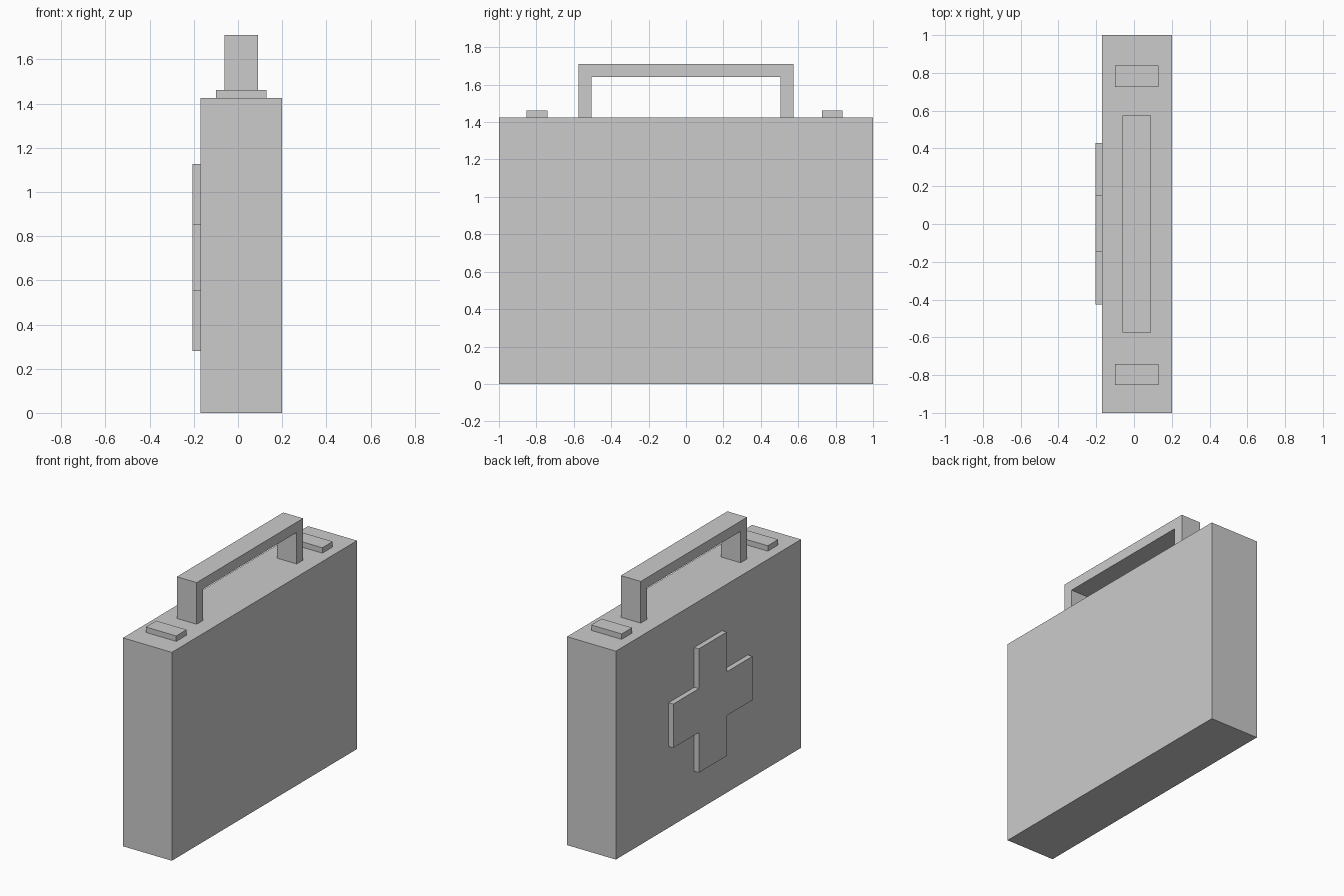
import bpy, bmesh
from mathutils import Vector

if "Cube" in bpy.data.objects:
    bpy.data.objects.remove(bpy.data.objects["Cube"])


def extrude_profile(name, points, x0, x1):
    """Extrude a closed (y, z) outline along x."""
    bm = bmesh.new()
    face = bm.faces.new([bm.verts.new((x0, y, z)) for y, z in points])
    ext = bmesh.ops.extrude_face_region(bm, geom=[face])
    moved = [g for g in ext["geom"] if isinstance(g, bmesh.types.BMVert)]
    bmesh.ops.translate(bm, verts=moved, vec=Vector((x1 - x0, 0, 0)))
    bmesh.ops.recalc_face_normals(bm, faces=bm.faces)
    mesh = bpy.data.meshes.new(name)
    bm.to_mesh(mesh)
    bm.free()
    obj = bpy.data.objects.new(name, mesh)
    bpy.context.collection.objects.link(obj)
    return obj


def rect(y0, y1, z0, z1):
    return [(y0, z0), (y1, z0), (y1, z1), (y0, z1)]


TOP = 1.425

# Case body
extrude_profile("case_body", rect(-1, 1, 0, TOP), -0.17, 0.20)

# Carrying handle: squared arch
w, t, h = 0.575, 0.07, 1.71
extrude_profile("handle", [
    (-w, TOP), (-w, h), (w, h), (w, TOP),
    (w - t, TOP), (w - t, h - t), (t - w, h - t), (t - w, TOP),
], -0.06, 0.09)

# Latches on the top, either side of the handle
for side, y in (("left", -0.797), ("right", 0.782)):
    extrude_profile("latch_" + side, rect(y - 0.056, y + 0.056, TOP, 1.462), -0.10, 0.13)

# Raised cross on the side panel
ya, yb, yc, yd = -0.425, -0.148, 0.154, 0.43
za, zb, zc, zd = 0.28, 0.555, 0.855, 1.127
extrude_profile("cross_emblem", [
    (yb, za), (yc, za), (yc, zb), (yd, zb), (yd, zc), (yc, zc),
    (yc, zd), (yb, zd), (yb, zc), (ya, zc), (ya, zb), (yb, zb),
], -0.205, -0.17)
